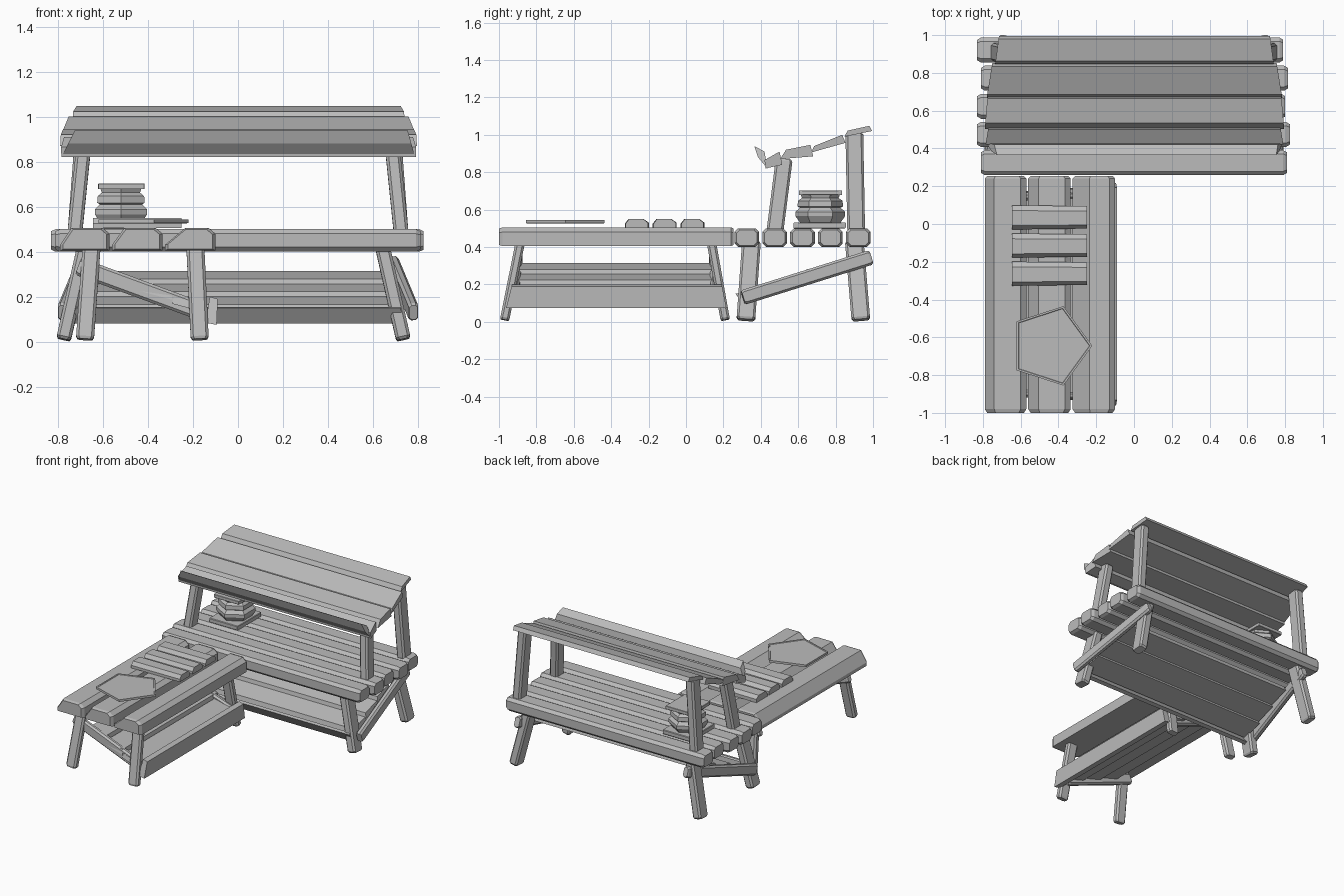
import bpy, bmesh, math
from mathutils import Vector

cube = bpy.data.objects.get("Cube")
if cube:
    bpy.data.objects.remove(cube, do_unlink=True)

grey = bpy.data.materials.new("plain_grey")
grey.use_nodes = True
grey.diffuse_color = (0.5, 0.5, 0.5, 1)
grey.node_tree.nodes["Principled BSDF"].inputs["Base Color"].default_value = (0.5, 0.5, 0.5, 1)


def loft(name, rings):
    """Skin a list of matching rings and cap both ends."""
    bm = bmesh.new()
    loops = [[bm.verts.new(p) for p in ring] for ring in rings]
    n = len(loops[0])
    for a, b in zip(loops, loops[1:]):
        for i in range(n):
            j = (i + 1) % n
            bm.faces.new((a[i], a[j], b[j], b[i]))
    bm.faces.new(loops[0])
    bm.faces.new(loops[-1])
    bmesh.ops.recalc_face_normals(bm, faces=bm.faces)
    mesh = bpy.data.meshes.new(name)
    bm.to_mesh(mesh)
    bm.free()
    mesh.materials.append(grey)
    obj = bpy.data.objects.new(name, mesh)
    bpy.context.collection.objects.link(obj)
    return obj


def beam(name, a, b, width, depth, side, chamfer=0.012):
    """Chamfered timber from a to b; width lies along side."""
    a, b = Vector(a), Vector(b)
    d = (b - a).normalized()
    s = Vector(side)
    s = (s - d * s.dot(d)).normalized()
    t = d.cross(s)
    w, h, c = width / 2, depth / 2, chamfer
    sec = [(w, h - c), (w - c, h), (c - w, h), (-w, h - c),
           (-w, c - h), (c - w, -h), (w - c, -h), (w, c - h)]
    stations = [(a, 0.82), (a + d * c, 1), (b - d * c, 1), (b, 0.82)]
    return loft(name, [[p + s * u * k + t * v * k for u, v in sec] for p, k in stations])


def prism(name, section, place, ends):
    """Board with a (u, z) section; ends(u, z) gives its two extents."""
    return loft(name, [[place(ends(u, z)[i], u, z) for u, z in section] for i in (0, 1)])


def along_x(e, u, z):
    return (e, u, z)


def along_y(e, u, z):
    return (u, e, z)


# Main counter planks
spans = [(-0.81, 0.81), (-0.83, 0.825), (-0.83, 0.80), (-0.81, 0.815), (-0.83, 0.79)]
for i, (x0, x1) in enumerate(spans):
    y = 0.325 + 0.149 * i
    beam(f"counter_plank_{i + 1}", (x0, y, 0.45), (x1, y, 0.45), 0.132, 0.1, (0, 1, 0), 0.02)

# Main legs, braces and roof posts; the right legs splay a little wider
for label, s, splay in (("left", 1, 0), ("right", -1, 0.04)):
    beam(f"front_leg_{label}", (s * (0.735 + splay), 0.32, 0.01), (s * (0.64 + splay), 0.35, 0.43),
         0.065, 0.1, (1, 0, 0))
    beam(f"back_leg_{label}", (s * (0.735 + splay), 0.935, 0.01), (s * (0.64 + splay), 0.9, 0.43),
         0.065, 0.1, (1, 0, 0))
    beam(f"leg_brace_{label}", (s * 0.78, 0.305, 0.13), (s * 0.69, 0.99, 0.345), 0.045, 0.08, (1, 0, 0))
    beam(f"front_post_{label}", (s * 0.725, 0.475, 0.48), (s * 0.685, 0.525, 0.87), 0.065, 0.09, (1, 0, 0))
    beam(f"back_post_{label}", (s * 0.725, 0.91, 0.48), (s * 0.685, 0.9, 1.01), 0.065, 0.095, (1, 0, 0))

# Roof lip, narrower at its upper edge
prism("roof_lip", [(0.385, 0.88), (0.365, 0.94), (0.42, 0.91), (0.435, 0.82)], along_x,
      lambda u, z: (-0.785 + 0.5 * (z - 0.82), 0.787 - 0.28 * (z - 0.82)))

# Lapped roof boards: section, then half-lengths at the low and high edges
roof = [
    ([(0.425, 0.82), (0.42, 0.865), (0.5, 0.91), (0.515, 0.84)], 0.785, 0.77),
    ([(0.503, 0.87), (0.535, 0.92), (0.665, 0.946), (0.68, 0.885)], 0.79, 0.775),
    ([(0.668, 0.905), (0.685, 0.94), (0.835, 1.0), (0.853, 0.957)], 0.78, 0.75),
    ([(0.847, 0.99), (0.864, 1.022), (0.98, 1.048), (0.995, 1.02)], 0.735, 0.715),
]
for i, (section, low, high) in enumerate(roof):
    y0, y1 = section[0][0], section[-1][0]

    def roof_ends(u, z):
        half = low + (high - low) * (u - y0) / (y1 - y0)
        return (-half, half + 0.005)

    prism(f"roof_board_{i + 1}", section, along_x, roof_ends)


def shelf(prefix, low, high, lip, place, ends):
    """Sloping shelf of three lapped boards with a lip at the low edge."""
    low, high = Vector(low), Vector(high)
    step = (high - low) / 3
    up = Vector((0, 0.034))
    drop = Vector((0, 0.018))
    for i in range(3):
        p = low + step * i + drop / 2
        q = low + step * (i + 1.03) - drop / 2
        back = step * 0.06
        prism(f"{prefix}_board_{i + 1}", [p, p + up + back, q + up - back, q], place, ends)
    prism(f"{prefix}_lip", [low + Vector(p) for p in lip], place, ends)


shelf("counter_shelf", (0.32, 0.12), (0.79, 0.29),
      [(0.02, -0.03), (-0.03, 0.035), (-0.055, 0.03), (-0.008, -0.038)], along_x,
      lambda u, z: (-0.74 + 0.25 * (z - 0.08), 0.74 - 0.25 * (z - 0.08)))
shelf("table_shelf", (-0.145, 0.12), (-0.58, 0.29),
      [(0, -0.035), (0.02, 0.08), (0.055, 0.07), (0.05, -0.045)], along_y,
      lambda u, z: (-0.96 + 0.25 * (z - 0.08), 0.215 - 0.2 * (z - 0.08)))

# Side table planks, each with one broad sloping edge
for i, (x0, x1, slope) in enumerate([(-0.79, -0.57, 0.05), (-0.56, -0.335, 0.055), (-0.325, -0.1, 0.09)]):
    sec = [(x0, 0.405), (x0, 0.43), (x0 + slope, 0.505), (x1 - 0.03, 0.505), (x1, 0.48), (x1, 0.405)]
    mid = (x0 + x1) / 2
    rings = []
    for y, k in ((-1.0, 0.88), (-0.98, 1), (0.24, 1), (0.255, 0.88)):
        rings.append([(mid + (x - mid) * k, y, 0.455 + (z - 0.455) * k) for x, z in sec])
    loft(f"table_plank_{i + 1}", rings)

# Side table legs and braces
for label, foot, top, inward in (("front", -0.97, -0.885, 0.04), ("back", 0.21, 0.135, -0.04)):
    beam(f"table_{label}_leg_right", (-0.68, foot, 0.01), (-0.65, top, 0.43), 0.08, 0.05, (1, 0, 0))
    beam(f"table_{label}_leg_left", (-0.17, foot, 0.01), (-0.19, top, 0.43), 0.08, 0.05, (1, 0, 0))
    beam(f"table_{label}_brace", (-0.71, top - inward * 0.2, 0.335), (-0.165, foot + inward * 1.4, 0.135),
         0.04, 0.08, (0, 1, 0))

# Loaves on the table
for i in range(3):
    y = -0.262 + 0.149 * i
    sec = [(-0.065, 0.505), (-0.065, 0.525), (-0.045, 0.55), (0.035, 0.55), (0.063, 0.53), (0.063, 0.505)]
    loft(f"loaf_{i + 1}", [[(x, y + v * k, z) for v, z in sec] for x, k in ((-0.645, 1), (-0.25, 0.93))])


def turned(name, centre, sides, profile, turn=0.0):
    """Faceted turned form from (radius, height) pairs."""
    angles = [turn + math.tau * i / sides for i in range(sides)]
    return loft(name, [[(centre[0] + r * math.cos(a), centre[1] + r * math.sin(a), z)
                        for a in angles] for r, z in profile])


# Five-sided plate with a shallow rim
turned("plate", (-0.442, -0.645), 5, [(0.212, 0.525), (0.221, 0.528), (0.221, 0.544), (0.209, 0.544), (0.206, 0.541)])

# Pot with a flat lid on a square board
beam("pot_board", (-0.64, 0.715, 0.516), (-0.405, 0.715, 0.516), 0.28, 0.032, (0, 1, 0), 0.004)
turned("pot", (-0.52, 0.718), 6, [(0.108, 0.53), (0.133, 0.565), (0.133, 0.588), (0.108, 0.61), (0.122, 0.617),
                                  (0.119, 0.647), (0.098, 0.662), (0.105, 0.68)], math.pi / 2)
beam("pot_lid", (-0.622, 0.718, 0.69), (-0.415, 0.718, 0.69), 0.23, 0.025, (0, 1, 0), 0.002)
